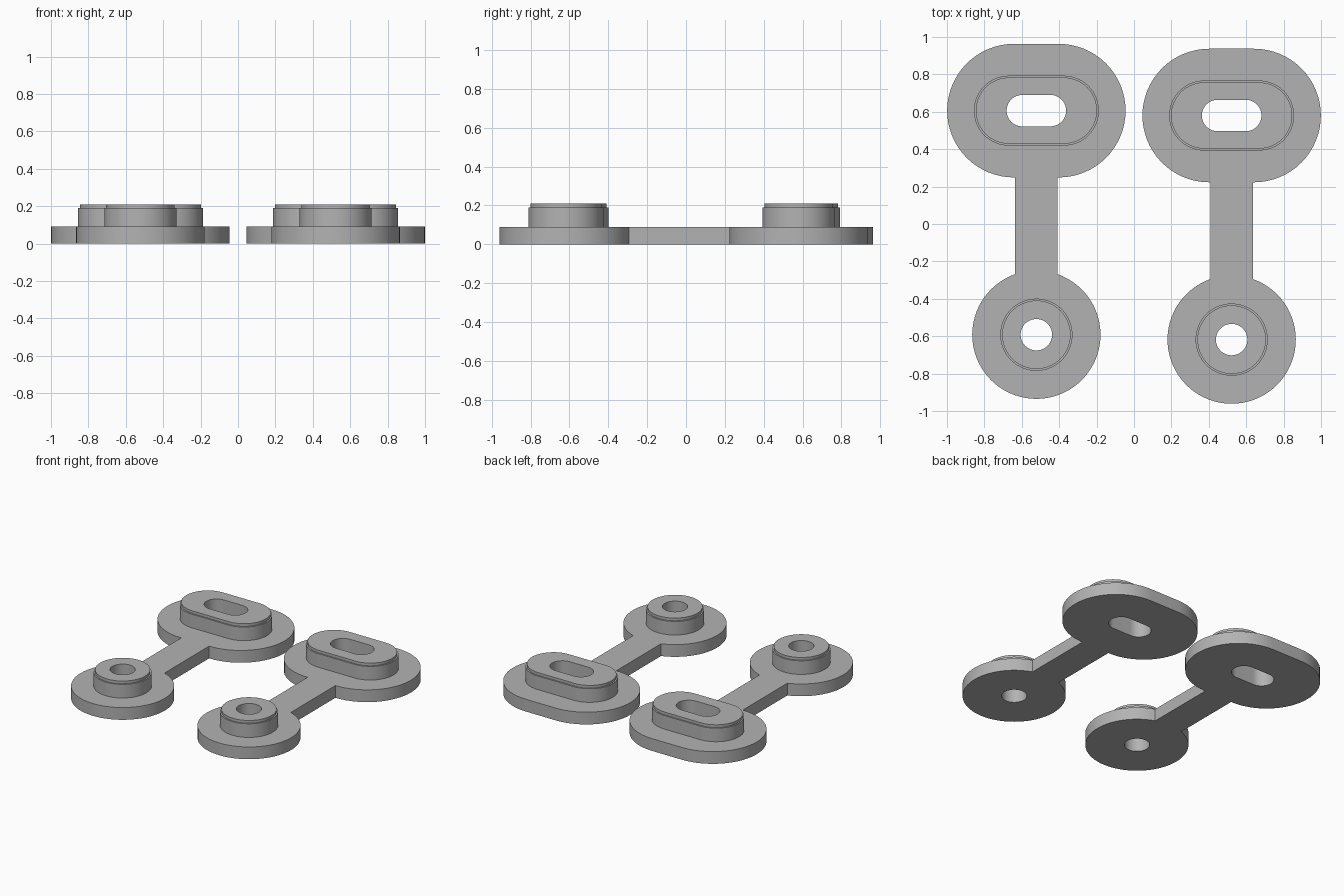
import bpy, bmesh
from math import cos, sin, pi, asin

old = bpy.data.objects.get("Cube")
if old:
    bpy.data.objects.remove(old, do_unlink=True)

grey = bpy.data.materials.new("plain_grey")
grey.use_nodes = True
grey.diffuse_color = (0.45, 0.45, 0.45, 1)
grey.node_tree.nodes["Principled BSDF"].inputs["Base Color"].default_value = (0.45, 0.45, 0.45, 1)

SLOT_Y, ROUND_Y = 0.606, -0.592
BASE_Z, STEP_Z, TOP_Z = 0.09, 0.19, 0.21
DISC_R, BAR_HALF = 0.343, 0.113
ARC = 32


def arc(cx, cy, r, start, end, n=ARC):
    return [(cx + r * cos(start + (end - start) * i / n),
             cy + r * sin(start + (end - start) * i / n)) for i in range(n + 1)]


def stadium(cy, r, half):
    """Rounded slot outline; a circle when half is zero."""
    pts = arc(half, cy, r, -pi / 2, pi / 2) + arc(-half, cy, r, pi / 2, 3 * pi / 2)
    return pts if half else pts[:ARC] + pts[ARC + 1:-1]


def plate_outline():
    """Wide slotted end, bar and round end as one outline."""
    a = asin(BAR_HALF / DISC_R)
    disc = arc(0, ROUND_Y, DISC_R, pi / 2 + a, 5 * pi / 2 - a, 2 * ARC)
    r, half = 0.357, 0.12
    return (disc + [(BAR_HALF, SLOT_Y - r)] + stadium(SLOT_Y, r, half)
            + [(-BAR_HALF, SLOT_Y - r)])


bm = bmesh.new()


def ring(pts, z):
    verts = [bm.verts.new((x, y, z)) for x, y in pts]
    for i, v in enumerate(verts):
        bm.edges.new((verts[i - 1], v))
    return verts


def wall(low, high):
    for i in range(len(low)):
        bm.faces.new((low[i - 1], low[i], high[i], high[i - 1]))


def cap(*rings):
    """Flat face bounded by an outer ring and its holes."""
    edges = [bm.edges.get((r[i - 1], r[i])) for r in rings for i in range(len(r))]
    bmesh.ops.triangle_fill(bm, use_beauty=True, edges=edges, normal=(0, 0, 1))


def boss(cy, r, half, hole_r, hole_half, lip=0.01):
    """Stepped collar with a through hole; returns its foot and hole rings."""
    foot = ring(stadium(cy, r, half), BASE_Z)
    shoulder = ring(stadium(cy, r, half), STEP_Z)
    neck = ring(stadium(cy, r - lip, half), STEP_Z)
    rim = ring(stadium(cy, r - lip, half), TOP_Z)
    hole_top = ring(stadium(cy, hole_r, hole_half), TOP_Z)
    hole_low = ring(stadium(cy, hole_r, hole_half), 0)
    for low, high in ((foot, shoulder), (shoulder, neck), (neck, rim), (hole_low, hole_top)):
        wall(low, high)
    cap(rim, hole_top)
    return foot, hole_low


# Collars, then the base plate that joins them
slot_foot, slot_hole = boss(SLOT_Y, 0.187, 0.147, 0.084, 0.075)
round_foot, round_hole = boss(ROUND_Y, 0.193, 0, 0.084, 0)
base_low = ring(plate_outline(), 0)
base_top = ring(plate_outline(), BASE_Z)
wall(base_low, base_top)
cap(base_low, slot_hole, round_hole)
cap(base_top, slot_foot, round_foot)
bmesh.ops.recalc_face_normals(bm, faces=bm.faces[:])

mesh = bpy.data.meshes.new("slotted_link")
bm.to_mesh(mesh)
bm.free()
mesh.materials.append(grey)

# Two identical links side by side
links = []
for name, x, y in (("right_link", -0.522, 0), ("left_link", 0.522, -0.026)):
    link = bpy.data.objects.new(name, mesh)
    link.location = (x, y, 0)
    bpy.context.collection.objects.link(link)
    links.append(link)

bpy.ops.object.select_all(action="DESELECT")
links[0].select_set(True)
bpy.context.view_layer.objects.active = links[0]
bpy.ops.object.shade_smooth_by_angle(angle=pi / 6)
